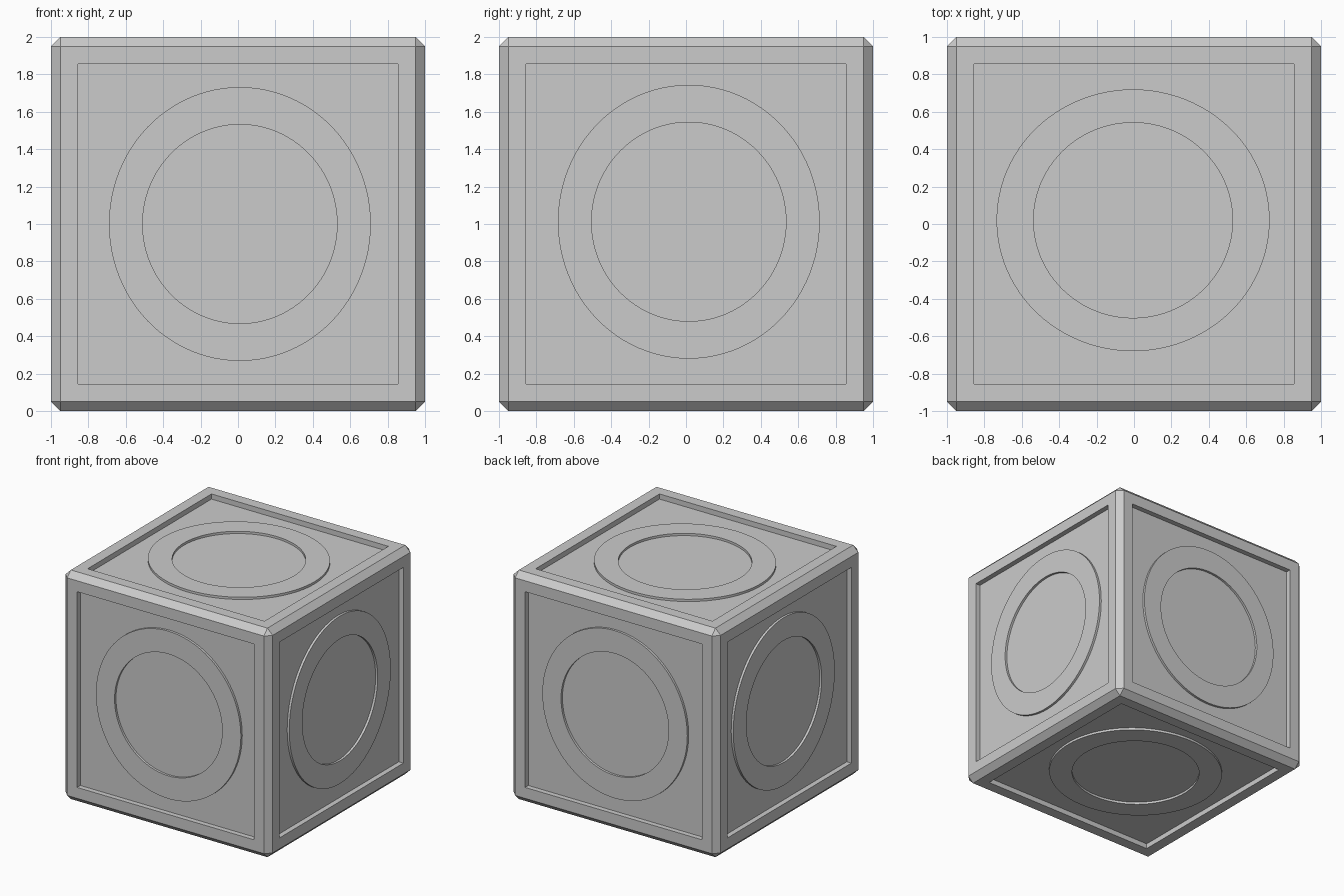
import bpy
import bmesh
from math import cos, sin, tau, radians
from mathutils import Matrix, Vector

default = bpy.data.objects.get("Cube")
if default:
    bpy.data.objects.remove(default, do_unlink=True)

CHAMFER = 0.05
BORDER = 0.135
RECESS = 0.045
RAISE = 0.02
EMBED = 0.01
SEGMENTS = 96
CENTRE = Vector((0, 0, 1))


def add_object(name, bm):
    bmesh.ops.recalc_face_normals(bm, faces=bm.faces[:])
    mesh = bpy.data.meshes.new(name)
    bm.to_mesh(mesh)
    bm.free()
    obj = bpy.data.objects.new(name, mesh)
    bpy.context.collection.objects.link(obj)
    return obj


def build_body():
    # Chamfered cube with a square sunken panel on each side
    bm = bmesh.new()
    bmesh.ops.create_cube(bm, size=2, matrix=Matrix.Translation(CENTRE))
    bmesh.ops.bevel(bm, geom=bm.edges[:], offset=CHAMFER, segments=1,
                    profile=0.5, affect='EDGES')
    bm.normal_update()
    panels = [f for f in bm.faces if f.calc_area() > 1]
    bmesh.ops.inset_individual(bm, faces=panels, thickness=BORDER)
    for panel in panels:
        inward = panel.normal * -RECESS
        sunk = bmesh.ops.extrude_discrete_faces(bm, faces=[panel])["faces"][0]
        bmesh.ops.translate(bm, verts=sunk.verts[:], vec=inward)
    return add_object("cube_body", bm)


def build_ring(name, right, up, offset, outer, inner):
    # Flat oval ring standing on a panel floor
    right, up = Vector(right), Vector(up)
    normal = right.cross(up)
    floor = 1 - RECESS
    low, high = floor - EMBED, floor + RAISE
    bm = bmesh.new()
    loops = []
    for radii, depth in ((outer, low), (outer, high), (inner, high), (inner, low)):
        loop = []
        for i in range(SEGMENTS):
            a = tau * i / SEGMENTS
            u = offset[0] + radii[0] * cos(a)
            v = offset[1] + radii[1] * sin(a)
            loop.append(bm.verts.new(CENTRE + right * u + up * v + normal * depth))
        loops.append(loop)
    for k, loop in enumerate(loops):
        other = loops[(k + 1) % len(loops)]
        for i in range(SEGMENTS):
            j = (i + 1) % SEGMENTS
            bm.faces.new((loop[i], loop[j], other[j], other[i]))
    return add_object(name, bm)


X, Y, Z = (1, 0, 0), (0, 1, 0), (0, 0, 1)
NEG_X, NEG_Y = (-1, 0, 0), (0, -1, 0)
TALL = ((0.70, 0.732), (0.52, 0.532))
WIDE = ((0.73, 0.70), (0.532, 0.522))

build_body()

# One ring per side: horizontal axis, vertical axis, centre offset, radii
rings = [
    ("front_ring", X, Z, (0.01, 0.0), TALL),
    ("back_ring", NEG_X, Z, (-0.005, 0.0), TALL),
    ("left_ring", Y, Z, (0.015, 0.012), TALL),
    ("right_ring", NEG_Y, Z, (-0.04, 0.02), TALL),
    ("top_ring", X, Y, (-0.005, 0.02), WIDE),
    ("bottom_ring", X, NEG_Y, (0.0, -0.02), WIDE),
]
for name, right, up, offset, (outer, inner) in rings:
    ring = build_ring(name, right, up, offset, outer, inner)
    bpy.ops.object.select_all(action='DESELECT')
    ring.select_set(True)
    bpy.context.view_layer.objects.active = ring
    bpy.ops.object.shade_smooth_by_angle(angle=radians(30))
